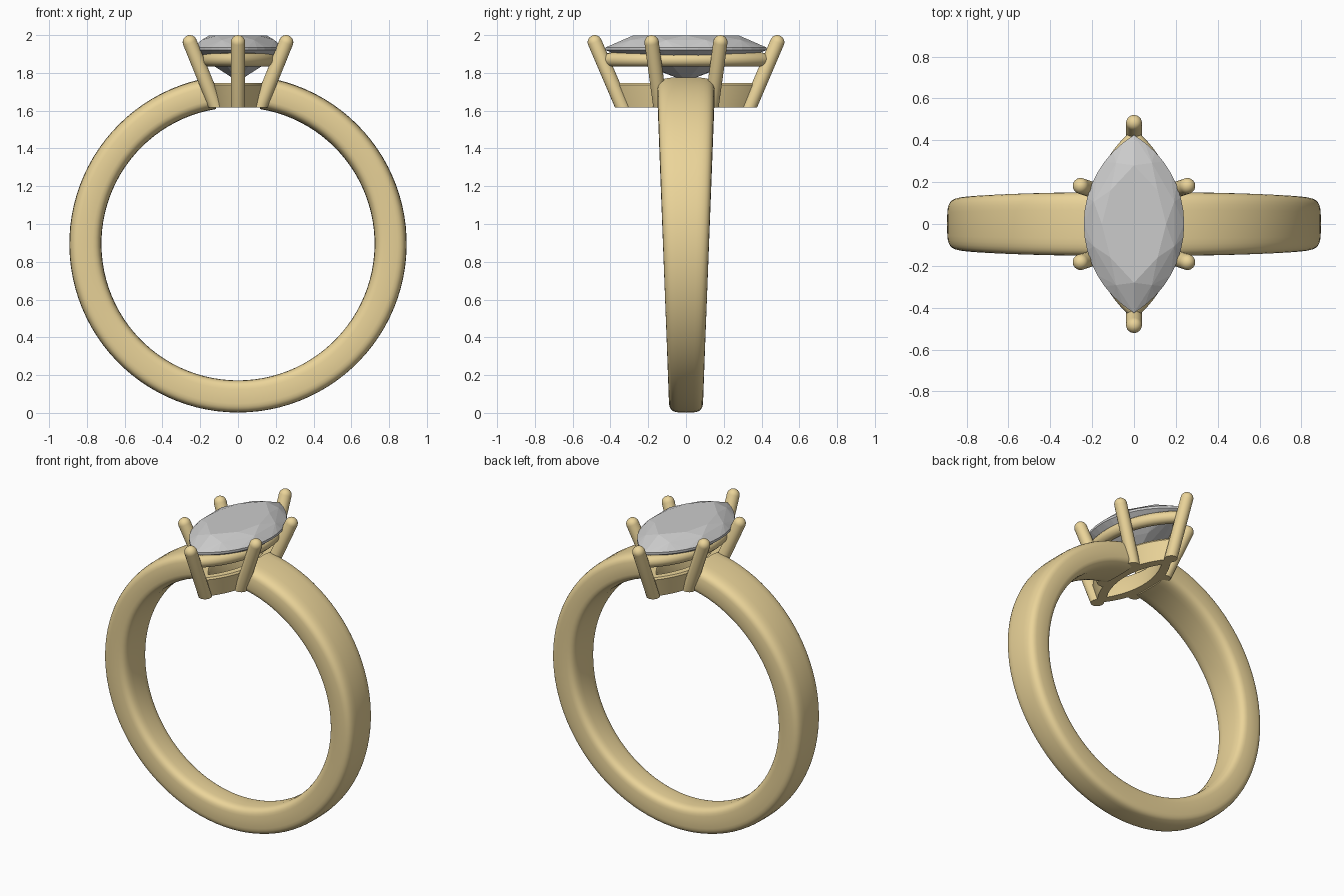
import bpy, bmesh
from math import sin, cos, pi, sqrt, asin, tau
from mathutils import Vector

if "Cube" in bpy.data.objects:
    bpy.data.objects.remove(bpy.data.objects["Cube"])

gold = bpy.data.materials.new("gold")
gold.diffuse_color = (0.83, 0.66, 0.32, 1)
gold.use_nodes = True
gold.node_tree.nodes["Principled BSDF"].inputs["Base Color"].default_value = gold.diffuse_color


def finish(name, bm, mat=None, smooth=True):
    bmesh.ops.recalc_face_normals(bm, faces=bm.faces)
    me = bpy.data.meshes.new(name)
    bm.to_mesh(me)
    bm.free()
    ob = bpy.data.objects.new(name, me)
    bpy.context.collection.objects.link(ob)
    if mat:
        me.materials.append(mat)
    if smooth:
        bpy.ops.object.select_all(action='DESELECT')
        bpy.context.view_layer.objects.active = ob
        ob.select_set(True)
        bpy.ops.object.shade_smooth_by_angle(angle=pi / 5)
    return ob


def loft(name, rings, mat, closed=False):
    """Skin a list of equal closed loops; cap the ends unless closed."""
    bm = bmesh.new()
    vs = [[bm.verts.new(p) for p in r] for r in rings]
    n = len(vs[0])
    for k in range(len(vs) if closed else len(vs) - 1):
        a, b = vs[k], vs[(k + 1) % len(vs)]
        for i in range(n):
            j = (i + 1) % n
            bm.faces.new((a[i], a[j], b[j], b[i]))
    if not closed:
        bm.faces.new(vs[0])
        bm.faces.new(vs[-1])
    return finish(name, bm, mat)


def marquise(a, b, z, n=48):
    """Pointed oval: half-width a along x, half-length b along y."""
    R = (a * a + b * b) / (2 * a)
    half = asin(b / R)
    pts = []
    for s in (1, -1):
        for i in range(n // 2):
            t = s * (-half + 2 * half * i / (n // 2))
            pts.append((s * (R * cos(t) - (R - a)), R * sin(t), z))
    return pts


# Band: rounded-rectangle section, wider at the top, open under the head
ZC, R_MID, R_HALF = 0.895, 0.808, 0.085


def power(v, e=0.5):
    return (abs(v) ** e) * (1 if v > 0 else -1)


rings = []
START = 0.162
for k in range(97):
    ang = START + (tau - 2 * START) * k / 96
    w = 0.122 + 0.031 * cos(ang)
    ring = []
    for i in range(32):
        t = tau * i / 32
        r = R_MID + R_HALF * power(cos(t))
        ring.append((r * sin(ang), w * power(sin(t)), ZC + r * cos(ang)))
    rings.append(ring)
loft("band", rings, gold)

# Lower gallery: flared pointed-oval wall, hollow
wall = [(0.125, 0.335, 1.617), (0.150, 0.375, 1.735), (0.143, 0.365, 1.747),
        (0.105, 0.305, 1.747), (0.095, 0.290, 1.735), (0.070, 0.250, 1.617)]
loft("lower_gallery", [marquise(*p) for p in wall], gold, closed=True)

# Upper rail: round wire following the stone outline
rail = []
for i in range(12):
    t = tau * i / 12
    d = 0.037 * cos(t)
    rail.append(marquise(0.178 + d, 0.405 + 1.4 * d, 1.870 + 0.037 * sin(t)))
loft("upper_rail", rail, gold, closed=True)


# Prongs: leaning round wires with domed tips and level feet
def prong(name, foot, tip, r=0.038):
    foot, tip = Vector(foot), Vector(tip)
    d = (tip - foot).normalized()
    u = d.orthogonal().normalized()
    v = d.cross(u)
    dirs = [u * cos(tau * i / 20) + v * sin(tau * i / 20) for i in range(20)]
    rings = [[foot + r * e - d * (r * e.z / d.z) for e in dirs]]
    for k in range(7):
        a = pi / 2 * k / 6.3
        rings.append([tip + d * r * sin(a) + e * r * cos(a) for e in dirs])
    loft(name, rings, gold)


for sy, end in ((-1, "front"), (1, "back")):
    prong(end + "_prong", (0, 0.335 * sy, 1.617), (0, 0.483 * sy, 1.962))
    for sx, side in ((-1, "left"), (1, "right")):
        prong(f"{end}_{side}_prong", (0.115 * sx, 0.135 * sy, 1.617),
              (0.255 * sx, 0.182 * sy, 1.962))

# Stone: faceted pointed oval, hulled from girdle, table and pavilion rows
A, B = 0.24, 0.425
pts = marquise(A, B, 1.920, 32) + marquise(A, B, 1.935, 32)
pts += marquise(A * 0.64, B * 0.66, 1.998, 8)
pts += [(x, y, 1.974) for x, y, _ in marquise(A * 0.86, B * 0.84, 0, 16)[1::2]]
pts += [(x, y, 1.835) for x, y, _ in marquise(A * 0.56, B * 0.56, 0, 16)[1::2]]
pts.append((0, 0, 1.755))
bm = bmesh.new()
for p in pts:
    bm.verts.new(p)
res = bmesh.ops.convex_hull(bm, input=bm.verts)
loose = [v for v in bm.verts if not v.link_faces]
bmesh.ops.delete(bm, geom=loose, context='VERTS')
bmesh.ops.dissolve_limit(bm, angle_limit=0.01, verts=bm.verts, edges=bm.edges)
finish("stone", bm, smooth=False)
